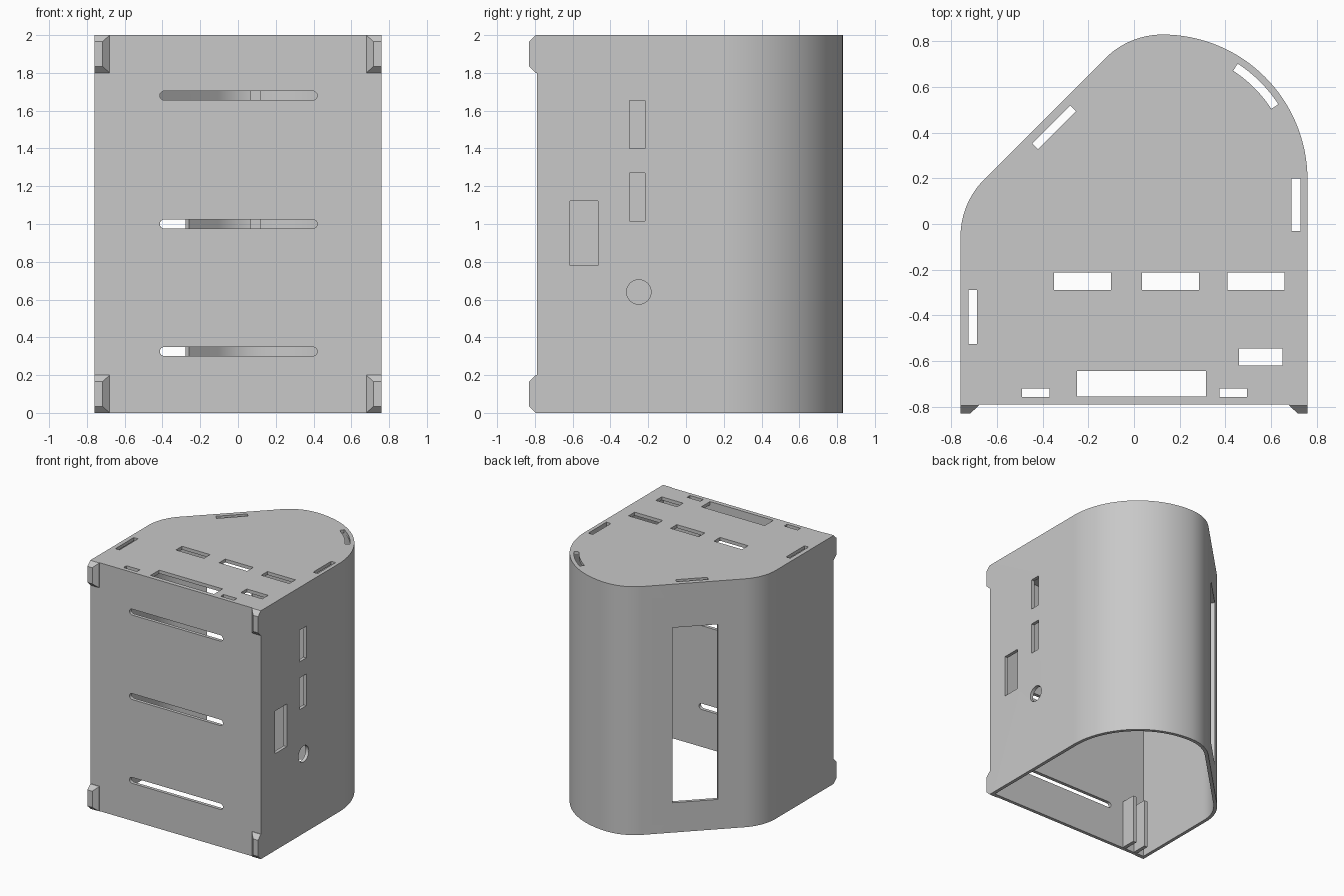
import bpy, bmesh, math
from mathutils import Matrix, Vector

if "Cube" in bpy.data.objects:
    bpy.data.objects.remove(bpy.data.objects["Cube"], do_unlink=True)

grey = bpy.data.materials.new("plain grey")
grey.use_nodes = True
COLOUR = (0.58, 0.58, 0.58, 1)
grey.diffuse_color = COLOUR
grey.node_tree.nodes["Principled BSDF"].inputs["Base Color"].default_value = COLOUR

WALL = 0.027
FRONT = -0.79
SIDE = 0.76


def arc(cx, cy, r, a0, a1, n):
    """Points on an arc, angles in degrees."""
    angles = [math.radians(a0 + (a1 - a0) * i / n) for i in range(n + 1)]
    return [(cx + r * math.cos(a), cy + r * math.sin(a)) for a in angles]


def rect(u0, u1, v0, v1):
    return [(u0, v0), (u1, v0), (u1, v1), (u0, v1)]


def prism(bm, pts, axis, lo, hi):
    """Extrude a 2D outline along the named axis between lo and hi."""
    place = {"x": lambda u, v, w: (w, u, v),
             "y": lambda u, v, w: (u, w, v),
             "z": lambda u, v, w: (u, v, w)}[axis]
    a = [bm.verts.new(place(u, v, lo)) for u, v in pts]
    b = [bm.verts.new(place(u, v, hi)) for u, v in pts]
    faces = [bm.faces.new(a), bm.faces.new(b[::-1])]
    for i in range(len(pts)):
        j = (i + 1) % len(pts)
        faces.append(bm.faces.new((a[i], b[i], b[j], a[j])))
    bmesh.ops.recalc_face_normals(bm, faces=faces)


def finish(bm, name):
    mesh = bpy.data.meshes.new(name)
    bm.to_mesh(mesh)
    bm.free()
    mesh.materials.append(grey)
    obj = bpy.data.objects.new(name, mesh)
    bpy.context.collection.objects.link(obj)
    return obj


def outline(t):
    """Plan of the housing, moved inwards by t."""
    pts = [(-SIDE + t, FRONT + t), (SIDE - t, FRONT + t)]
    pts += arc(0.125, 0.195, 0.635 - t, 0, 90, 32)
    pts += arc(0.125, 0.476, 0.354 - t, 90, 135, 12)[1:]
    pts += arc(-0.406, -0.055, 0.354 - t, 135, 180, 12)
    return pts


# Housing body
bm = bmesh.new()
prism(bm, outline(0), "z", 0, 2)
housing = finish(bm, "housing")

# Hollow inside, open underneath
bm = bmesh.new()
prism(bm, outline(WALL), "z", -0.1, 2 - WALL)
cavity = finish(bm, "cavity_cutter")

# Openings
bm = bmesh.new()
ROOF = ("z", 1.9, 2.1)
for x in (-0.35, 0.035, 0.41):
    prism(bm, rect(x, x + 0.25, -0.29, -0.212), *ROOF)
for x in (-0.49, 0.375):
    prism(bm, rect(x, x + 0.12, -0.757, -0.72), *ROOF)
prism(bm, rect(0.46, 0.65, -0.62, -0.545), *ROOF)
prism(bm, rect(-0.25, 0.315, -0.755, -0.645), *ROOF)
prism(bm, rect(-0.725, -0.688, -0.525, -0.29), *ROOF)
prism(bm, rect(0.69, 0.73, -0.03, 0.2), *ROOF)
prism(bm, arc(0.125, 0.195, 0.605, 33, 57, 10)
      + arc(0.125, 0.195, 0.568, 57, 33, 10), *ROOF)


def slanted(length, width, cx, cy):
    """Rectangle turned to follow the slanted back wall."""
    turn = Matrix.Rotation(math.radians(45), 2)
    return [tuple(turn @ Vector(p) + Vector((cx, cy)))
            for p in rect(-length / 2, length / 2, -width / 2, width / 2)]


prism(bm, slanted(0.235, 0.036, -0.35, 0.423), *ROOF)

# Tall window in the slanted wall
prism(bm, slanted(0.338, 0.2, -0.395, 0.45), "z", 0.24, 1.65)

# Long rounded slots in the front
for z in (0.325, 1.0, 1.68):
    slot = arc(0.395, z, 0.024, -90, 90, 8) + arc(-0.39, z, 0.024, 90, 270, 8)
    prism(bm, slot, "y", FRONT - 0.1, FRONT + 0.1)

# Ports in the side
PORT = ("x", SIDE - 0.1, SIDE + 0.1)
prism(bm, rect(-0.3, -0.217, 1.4, 1.655), *PORT)
prism(bm, rect(-0.3, -0.217, 1.015, 1.27), *PORT)
prism(bm, rect(-0.613, -0.465, 0.78, 1.123), *PORT)
prism(bm, arc(-0.25, 0.64, 0.065, 0, 348.75, 31), *PORT)
openings = finish(bm, "opening_cutter")

for cutter in (cavity, openings):
    mod = housing.modifiers.new("cut", "BOOLEAN")
    mod.operation = "DIFFERENCE"
    mod.solver = "EXACT"
    mod.object = cutter
    cutter.hide_render = True
bpy.context.view_layer.update()
cut_mesh = bpy.data.meshes.new_from_object(
    housing.evaluated_get(bpy.context.evaluated_depsgraph_get()))
housing.modifiers.clear()
housing.data = cut_mesh
for cutter in (cavity, openings):
    bpy.data.objects.remove(cutter, do_unlink=True)

for o in bpy.context.selected_objects:
    o.select_set(False)
housing.select_set(True)
bpy.context.view_layer.objects.active = housing
bpy.ops.object.shade_smooth_by_angle(angle=math.radians(30))

# Tapered corner lugs on the front
for side, sname in ((-1, "right"), (1, "left")):
    for top, zname in ((False, "lower"), (True, "upper")):
        bm = bmesh.new()
        rings = []
        for y, inner, z0, z1 in ((FRONT + 0.01, 0.68, 0, 0.2),
                                 (FRONT - 0.005, 0.68, 0, 0.2),
                                 (FRONT - 0.04, 0.717, 0.035, 0.165)):
            rings.append([bm.verts.new((side * x, y, 2 - z if top else z))
                          for x, z in rect(inner, SIDE, z0, z1)])
        bm.faces.new(rings[0])
        bm.faces.new(rings[-1])
        for a, b in zip(rings, rings[1:]):
            for i in range(4):
                j = (i + 1) % 4
                bm.faces.new((a[i], a[j], b[j], b[i]))
        bmesh.ops.recalc_face_normals(bm, faces=bm.faces)
        finish(bm, f"{zname}_{sname}_lug")

# Guide ribs inside the front wall
for i, x in enumerate((-0.67, -0.56)):
    bm = bmesh.new()
    prism(bm, rect(x, x + 0.03, FRONT + 0.02, FRONT + 0.15), "z", 0.002, 0.4)
    finish(bm, f"guide_rib_{i + 1}")

# Rib inside the back wall
bm = bmesh.new()
prism(bm, rect(0.065, 0.12, 0.74, 0.81), "z", 0.5, 1.98)
finish(bm, "back_rib")
